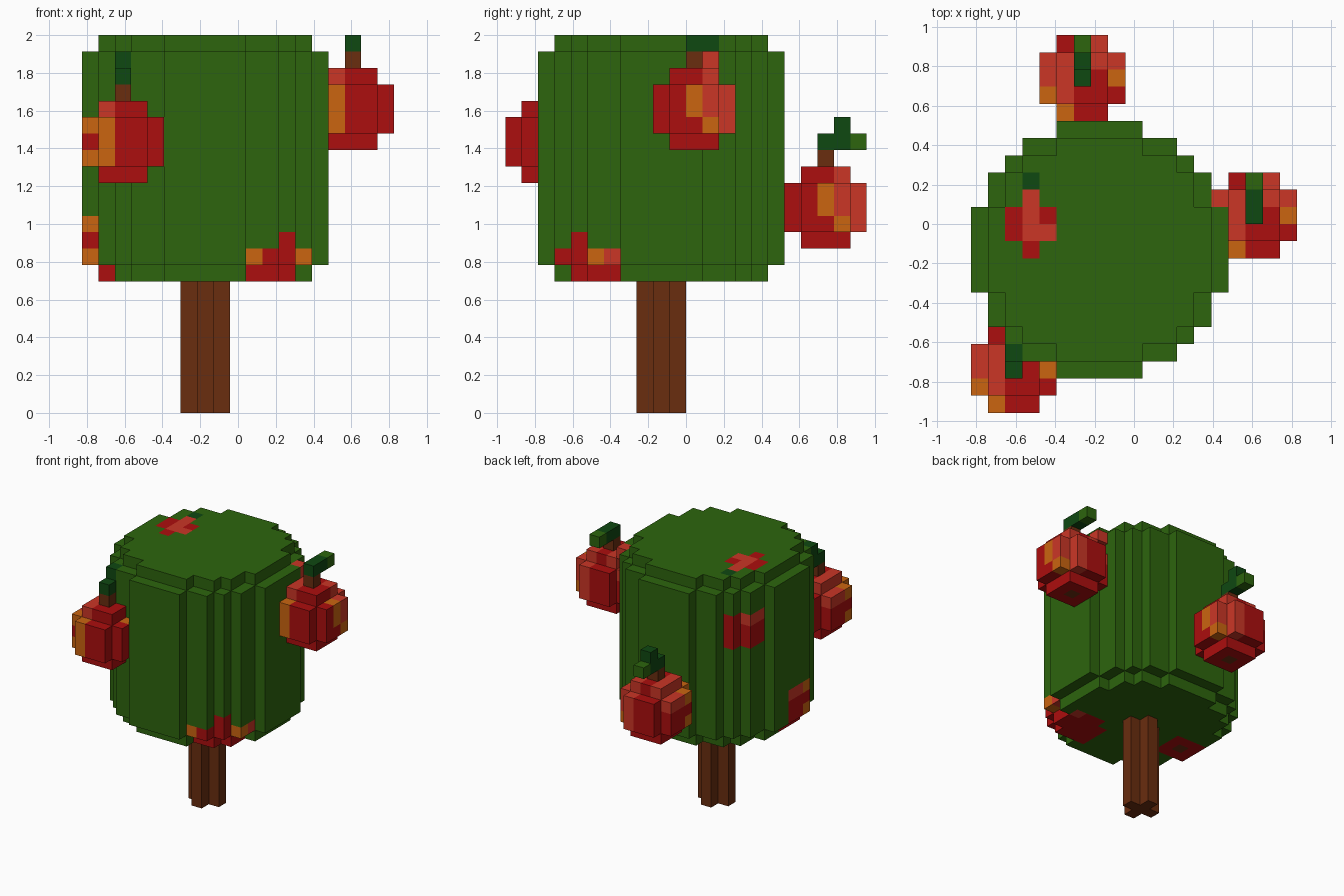
import bpy, bmesh
from mathutils import Vector

if "Cube" in bpy.data.objects:
    bpy.data.objects.remove(bpy.data.objects["Cube"])

V = 2 / 23                                  # edge length of one block
ORIGIN = Vector((-9.5 * V, -11 * V, 0))


def make_mat(name, rgb):
    m = bpy.data.materials.new(name)
    lin = [((c / 255 + 0.055) / 1.055) ** 2.4 if c > 10 else c / 255 / 12.92 for c in rgb]
    m.diffuse_color = (*lin, 1)
    m.use_nodes = True
    m.node_tree.nodes["Principled BSDF"].inputs["Base Color"].default_value = m.diffuse_color
    return m


MATS = {
    "leaf_green": make_mat("leaf_green", (45, 101, 13)),
    "dark_green": make_mat("dark_green", (15, 72, 17)),
    "bark_brown": make_mat("bark_brown", (106, 45, 15)),
    "apple_red": make_mat("apple_red", (172, 14, 14)),
    "light_red": make_mat("light_red", (203, 54, 38)),
    "orange": make_mat("orange", (203, 101, 16)),
}
NAMES = list(MATS)
grid = {}                                   # block -> (part, colour)


def put(x, y, z, part, colour):
    grid[(x, y, z)] = (part, colour)


def in_canopy(x, y, z):
    if not 8 <= z <= 22:
        return False
    r = 6.5 if z in (8, 22) else 7.5
    return (x - 7) ** 2 + (y - 9) ** 2 <= r * r


# Canopy: round block drum with a narrower top and bottom layer
for x in range(15):
    for y in range(2, 17):
        for z in range(8, 23):
            if in_canopy(x, y, z):
                put(x, y, z, "canopy", "leaf_green")

# Trunk: plus-shaped column
for dx, dy in ((0, 0), (1, 0), (-1, 0), (0, 1), (0, -1)):
    for z in range(8):
        put(7 + dx, 9 + dy, z, "trunk", "bark_brown")


def apple_colour(x, y, z):
    if x == 0 and y == 0 and abs(z) == 2:
        return "bark_brown"
    if (x, y) == (2, 0) and z >= 0 or (x, y, z) == (2, 1, -1):
        return "orange"
    if (x, y) == (-1, -2) and abs(z) < 2 or (x, y) == (-2, -1) and z:
        return "orange"
    if (x, y) == (2, 1) or (x, y) == (1, 2):
        return "light_red"
    if (x == -1 and z == 2) or (x, y, z) == (1, 1, 2):
        return "light_red"
    if x == -2 and y >= 0 and z == 1:
        return "light_red"
    return "apple_red"


def apple(part, cx, cy, cz, embedded=False):
    """Block ball with stem and leaf; embedded ones stay flush with the canopy."""
    cells = {}
    for x in range(-2, 3):
        for y in range(-2, 3):
            for z in range(-2, 3):
                if x * x + y * y + z * z <= 6:
                    cells[(x, y, z)] = apple_colour(x, y, z)
    cells[(0, 0, 3)] = "bark_brown"
    for c in ((0, 0, 4), (0, 1, 4), (0, 1, 5)):
        cells[c] = "dark_green"
    cells[(0, 2, 4)] = "leaf_green"
    for (x, y, z), col in cells.items():
        p = (cx + x, cy + y, cz + z)
        if p[2] > 22 or (embedded and not in_canopy(*p)):
            continue
        put(*p, part, col)


# Hanging apples
apple("apple_right", 16, 11, 18)
apple("apple_front_left", 2, 2, 16)
apple("apple_back", 6, 19, 12)
put(14, 12, 21, "apple_right", "light_red")

# Apples sunk into the canopy
apple("apple_sunk_left", 3, 12, 18, True)
apple("apple_sunk_low_left", 2, 8, 10, True)
apple("apple_sunk_low_front", 11, 5, 8, True)

# Apple top showing through the crown
for x, y in ((3, 12), (3, 11), (3, 10), (4, 10)):
    put(x, y, 22, "apple_crown", "light_red")
for x, y in ((2, 11), (4, 11), (2, 10), (3, 9)):
    put(x, y, 22, "apple_crown", "apple_red")


# Outer skin of each part, flat areas merged
def build(part):
    bm = bmesh.new()
    for cell, (owner, colour) in grid.items():
        if owner != part:
            continue
        centre = ORIGIN + (Vector(cell) + Vector((0.5, 0.5, 0.5))) * V
        for axis in range(3):
            for s in (-1, 1):
                n = [0, 0, 0]
                n[axis] = s
                if tuple(c + d for c, d in zip(cell, n)) in grid:
                    continue
                u, w = Vector((0, 0, 0)), Vector((0, 0, 0))
                u[(axis + 1) % 3] = V / 2
                w[(axis + 2) % 3] = V / 2 * s
                c = centre + Vector(n) * V / 2
                f = bm.faces.new([bm.verts.new(c + p) for p in (-u - w, u - w, u + w, w - u)])
                f.material_index = NAMES.index(colour)
    bmesh.ops.remove_doubles(bm, verts=bm.verts, dist=V * 0.01)
    bmesh.ops.dissolve_limit(bm, angle_limit=0.01, verts=bm.verts, edges=bm.edges,
                             delimit={'MATERIAL'})
    me = bpy.data.meshes.new(part)
    for n in NAMES:
        me.materials.append(MATS[n])
    bm.to_mesh(me)
    bm.free()
    bpy.context.collection.objects.link(bpy.data.objects.new(part, me))


for part in sorted({p for p, _ in grid.values()}):
    build(part)
